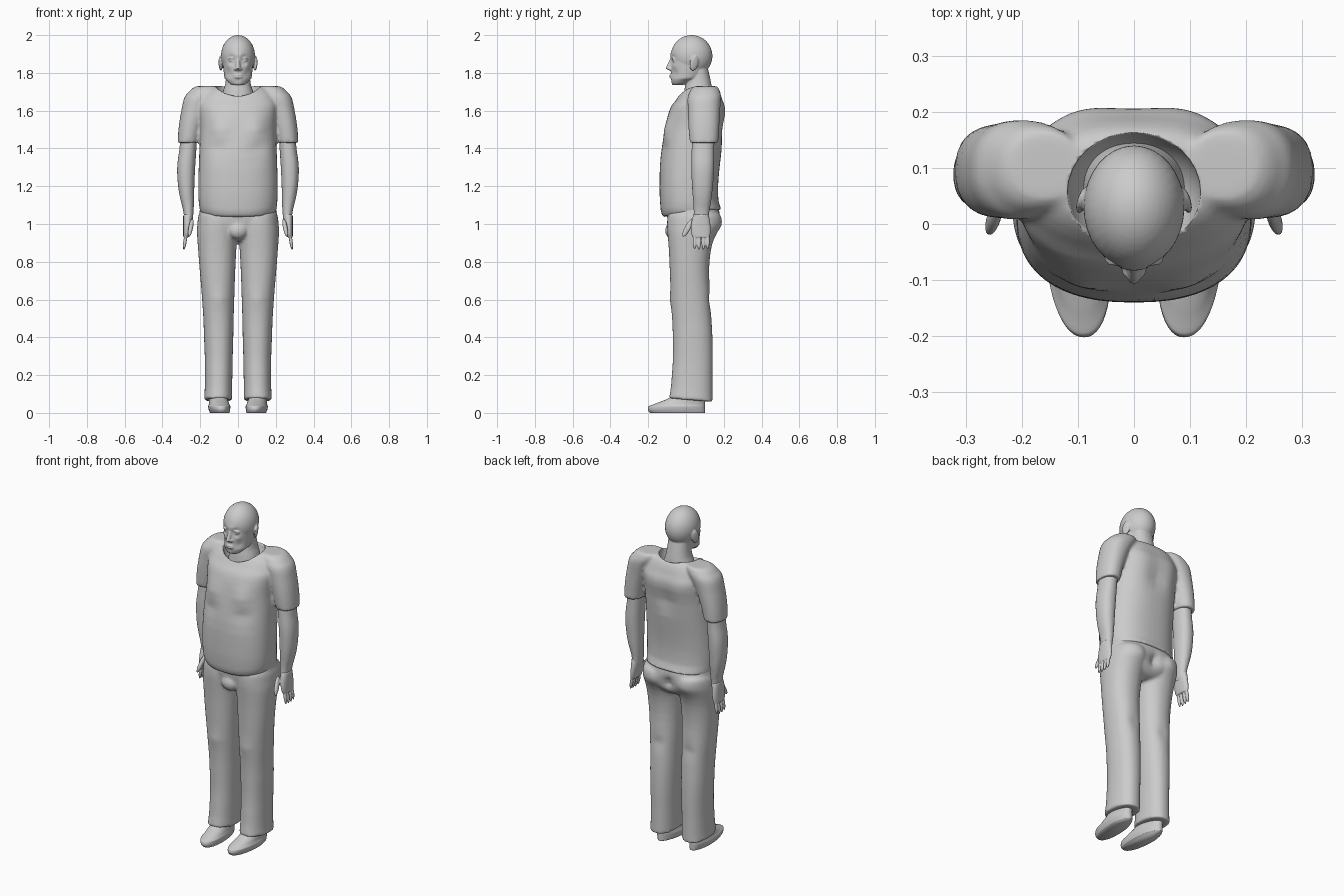
import bpy, bmesh, math
from mathutils import Matrix, Vector, Euler

if "Cube" in bpy.data.objects:
    bpy.data.objects.remove(bpy.data.objects["Cube"])

SIDES = {"left": 1, "right": -1}
GREY = bpy.data.materials.new("plain_grey")
GREY.use_nodes = True
GREY.diffuse_color = (0.6, 0.6, 0.6, 1)
GREY.node_tree.nodes["Principled BSDF"].inputs["Base Color"].default_value = GREY.diffuse_color


def blend_sections(keys, steps=6):
    """Smooth in-between sections through the key sections."""
    padded = [keys[0], *keys, keys[-1]]
    sections = []
    for before, start, end, after in zip(padded, padded[1:], padded[2:], padded[3:]):
        for i in range(steps):
            t = i / steps
            ease = t * t * (3 - 2 * t)
            section = []
            for a, b, c, d in zip(before, start, end, after):
                from_start = b + t * (c - a) / 2
                from_end = c + (t - 1) * (d - b) / 2
                section.append(from_start + ease * (from_end - from_start))
            sections.append(section)
    return sections + [list(keys[-1])]


def rounded(value, power):
    return math.copysign(abs(value) ** (2 / power), value)


def loft(bm, keys, side=1, power=2.2, count=48):
    """Closed skin through sections given as (z, inner x, outer x, front y, back y)."""
    rings = []
    for z, inner, outer, front, back in blend_sections(keys):
        ring = []
        for i in range(count):
            angle = math.tau * i / count
            across = rounded(math.cos(angle), power)
            along = rounded(math.sin(angle), power)
            x = (inner + outer + across * (outer - inner)) / 2
            y = (front + back + along * (back - front)) / 2
            ring.append(bm.verts.new((side * x, y, z)))
        rings.append(ring)
    for low, high in zip(rings, rings[1:]):
        for i in range(count):
            bm.faces.new((low[i - 1], low[i], high[i], high[i - 1]))
    bm.faces.new(rings[0])
    bm.faces.new(rings[-1])


def centred_loft(bm, keys, **options):
    """Loft about the middle plane, sections given as (z, half width, front y, back y)."""
    loft(bm, [(z, -half, half, front, back) for z, half, front, back in keys], **options)


def blob(bm, centre, radii, turn=(0, 0, 0), side=1):
    """Ellipsoid, mirrored to the other side of the body when side is negative."""
    x, y, z = centre
    pitch, roll, yaw = turn
    matrix = Matrix.LocRotScale(Vector((side * x, y, z)),
                                Euler((pitch, side * roll, side * yaw)), Vector(radii))
    bmesh.ops.create_uvsphere(bm, u_segments=32, v_segments=24, radius=1, matrix=matrix)


def push(bm, centre, radius, depth):
    """Soft sculpting stroke along y, repeated on both sides of the body."""
    x, y, z = centre
    for side in (SIDES.values() if x else [1]):
        middle = Vector((side * x, y, z))
        for vert in bm.verts:
            distance = (vert.co - middle).length / radius
            vert.co.y += depth * math.exp(-distance * distance)


def finish(bm, name, voxel=0, smooth=3):
    """Make the object; a voxel size melts its overlapping pieces into one skin."""
    bmesh.ops.recalc_face_normals(bm, faces=bm.faces)
    mesh = bpy.data.meshes.new(name)
    bm.to_mesh(mesh)
    bm.free()
    mesh.materials.append(GREY)
    mesh.shade_smooth()
    part = bpy.data.objects.new(name, mesh)
    bpy.context.collection.objects.link(part)
    if voxel:
        remesh = part.modifiers.new("blend", 'REMESH')
        remesh.mode = 'VOXEL'
        remesh.voxel_size = voxel
        remesh.use_smooth_shade = True
        soften = part.modifiers.new("soften", 'SMOOTH')
        soften.iterations = smooth
    return part


# Shirt: trunk and both sleeves blended together
bm = bmesh.new()
centred_loft(bm, [(1.05, .2, -.12, .19), (1.2, .21, -.14, .17), (1.5, .2, -.11, .2),
                  (1.66, .2, -.05, .19), (1.73, .12, .02, .15)], power=2.4)
for side in SIDES.values():
    loft(bm, [(1.43, .21, .32, .02, .17), (1.6, .16, .3, .01, .18),
              (1.7, .1, .26, .02, .18), (1.73, .1, .2, .06, .15)], side)
# Chest, fold under the chest, shoulder blades and spine
push(bm, (.1, -.1, 1.5), .06, -.015)
push(bm, (.1, -.1, 1.4), .05, .01)
push(bm, (.1, .2, 1.6), .07, .01)
push(bm, (0, .2, 1.5), .06, -.015)
# The hem rises to the back and sides
for vert in bm.verts:
    if vert.co.z < 1.1:
        vert.co.z += vert.co.y / 8 + vert.co.x ** 2 / 4
shirt = finish(bm, "shirt", .009)

# Neck opening scooped out of the shirt
bm = bmesh.new()
blob(bm, (0, .055, 1.745), (.12, .11, .13))
cutter = finish(bm, "neck_opening_cutter")
cutter.hide_render = True
cutter.hide_viewport = True
opening = shirt.modifiers.new("neck_opening", 'BOOLEAN')
opening.operation = 'DIFFERENCE'
opening.solver = 'EXACT'
opening.object = cutter

# Trousers: hips, fly and two legs
bm = bmesh.new()
centred_loft(bm, [(.91, .07, -.05, .1), (.97, .18, -.09, .17), (1.1, .2, -.1, .17)], power=2.4)
blob(bm, (0, -.075, .965), (.05, .035, .045))
for side in SIDES.values():
    loft(bm, [(.07, .03, .18, -.09, .14), (.2, .03, .175, -.075, .14), (.4, .025, .18, -.07, .14),
              (.6, .02, .19, -.08, .13), (.85, .01, .21, -.09, .13),
              (1, 0, .215, -.1, .18), (1.06, .02, .2, -.09, .16)], side)
# Buttocks, the cleft between them, knees and the hollow behind each knee
push(bm, (.1, .17, 1), .06, .01)
push(bm, (0, .17, 1), .03, -.03)
push(bm, (.1, -.08, .6), .04, -.006)
push(bm, (.1, .13, .6), .04, -.01)
# Cuffs hang lower at the heel
for vert in bm.verts:
    if vert.co.z < .12:
        vert.co.z -= vert.co.y / 12
finish(bm, "trousers", .009)

# Head: cranium, jaw and neck
bm = bmesh.new()
blob(bm, (0, .03, 1.89), (.09, .11, .11))
centred_loft(bm, [(1.735, .03, -.07, -.02), (1.76, .06, -.08, .04), (1.8, .075, -.08, .1),
                  (1.9, .08, -.08, .1)], count=96, power=2)
# Eye sockets, brows, cheekbones, hollow cheeks and the crease over the chin
push(bm, (.04, -.08, 1.87), .02, .017)
push(bm, (.02, -.09, 1.89), .02, -.006)
push(bm, (.05, -.06, 1.84), .02, -.006)
push(bm, (.05, -.06, 1.8), .02, .006)
push(bm, (0, -.08, 1.76), .01, .005)
centred_loft(bm, [(1.62, .1, -.02, .15), (1.7, .08, -.01, .14), (1.76, .065, 0, .13),
                  (1.85, .06, .01, .11)])
# Nose and lips
centred_loft(bm, [(1.81, .01, -.08, -.06), (1.82, .014, -.1, -.06), (1.83, .013, -.105, -.06),
                  (1.88, .008, -.08, -.06)])
for z in (1.777, 1.787):
    blob(bm, (0, -.077, z), (.025, .012, .005))
# Eyes, upper lids, nostrils and ears
for side in SIDES.values():
    blob(bm, (.035, -.058, 1.866), (.016, .014, .011), side=side)
    blob(bm, (.036, -.066, 1.877), (.02, .01, .004), (0, .15, .3), side)
    blob(bm, (.014, -.083, 1.82), (.008, .011, .008), side=side)
    blob(bm, (.092, .042, 1.85), (.008, .024, .04), (-.2, .1, .35), side)
finish(bm, "head", .0045, 2)

for label, side in SIDES.items():
    # Arm from inside the sleeve to the wrist
    bm = bmesh.new()
    loft(bm, [(1.55, .21, .29, .04, .15), (1.4, .22, .31, .03, .15), (1.23, .23, .32, .03, .145),
              (1.07, .235, .29, .04, .125), (1, .245, .285, .03, .115)], side)
    finish(bm, label + "_arm", .009)

    # Hand: palm, thumb and four fingers of differing length
    bm = bmesh.new()
    loft(bm, [(.93, .26, .29, .035, .125), (.98, .25, .29, .025, .13), (1.05, .24, .29, .04, .12)], side)
    blob(bm, (.25, .01, .98), (.012, .016, .055), (-.5, -.2, 0), side)
    for finger in range(4):
        reach = .05 - .004 * abs(finger - 1.4)
        blob(bm, (.28, .046 + .023 * finger, .91), (.009, .01, reach), (0, -.15, 0), side)
    finish(bm, label + "_hand", .0035, 2)

    # Shoe, narrowed at the heel with the toe turned inward
    bm = bmesh.new()
    loft(bm, [(0, .05, .15, -.19, .1), (.03, .045, .16, -.2, .1), (.05, .05, .155, -.16, .1),
              (.1, .06, .15, -.06, .1), (.16, .07, .14, -.04, .09)], side)
    for vert in bm.verts:
        middle = side * .1
        narrow = 1 - 1.5 * max(0, vert.co.y)
        vert.co.x = middle + (vert.co.x - middle) * narrow + side * vert.co.y / 16
        vert.co.z = max(0, vert.co.z)
    finish(bm, label + "_shoe")
